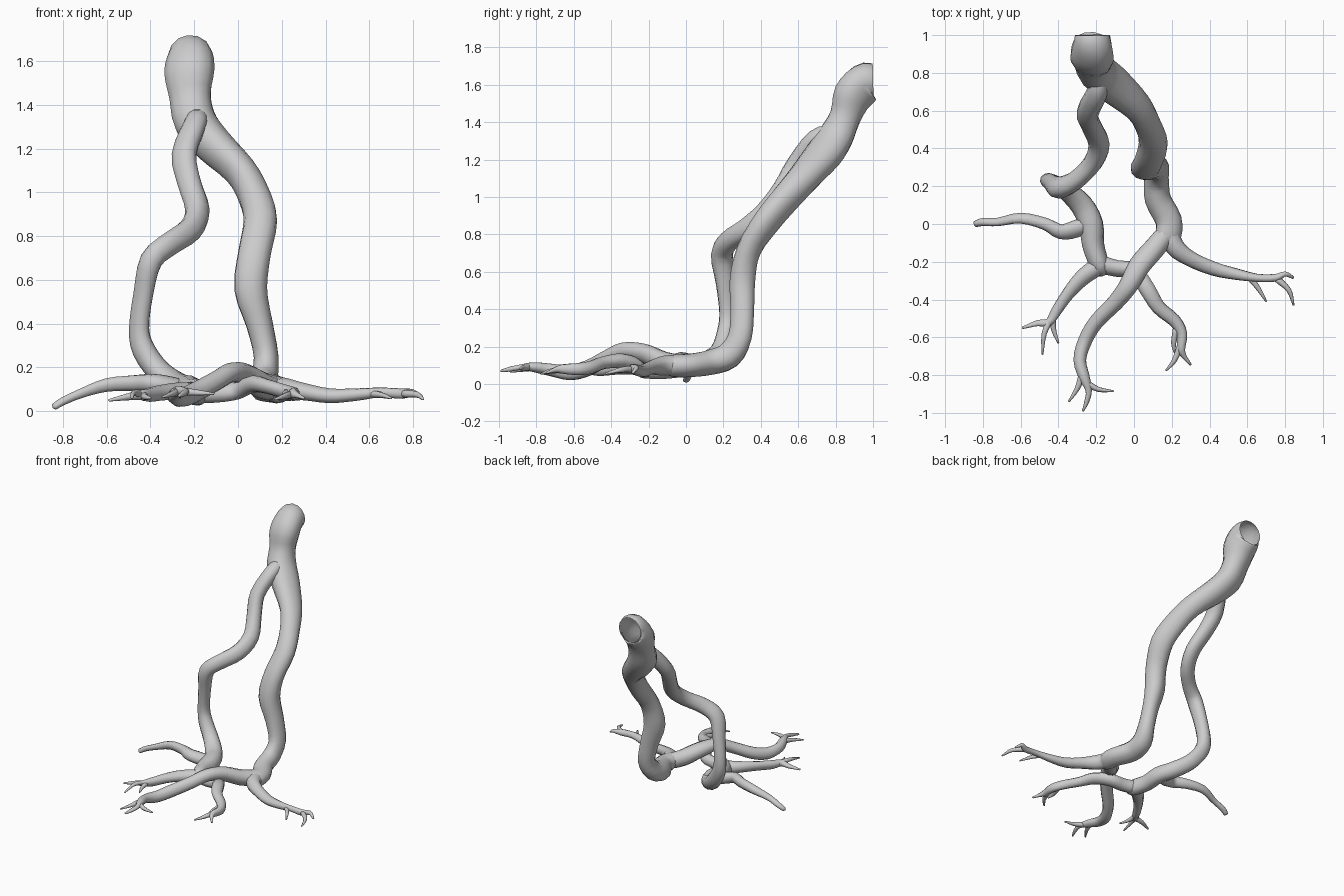
import bpy, bmesh, math
from mathutils import Vector


def smooth_path(pts, steps):
    """Catmull-Rom interpolation of (x, y, z, radius) points."""
    p = [Vector(q) for q in pts]
    p = [2 * p[0] - p[1]] + p + [2 * p[-1] - p[-2]]
    out = []
    for i in range(1, len(p) - 2):
        a, b, c, d = p[i - 1:i + 3]
        for k in range(steps):
            t = k / steps
            out.append(0.5 * (2 * b + (c - a) * t + (2 * a - 5 * b + 4 * c - d) * t * t
                              + (3 * b - a - 3 * c + d) * t ** 3))
    out.append(p[-2])
    return out


def root(name, pts, sides=10, steps=3, lump=0.07, open_start=False):
    """Tapered, slightly ridged tube along a path."""
    path = smooth_path(pts, steps)
    centres = [q.to_3d() for q in path]
    bm = bmesh.new()
    rings = []
    side = None
    for i, c in enumerate(centres):
        tan = (centres[min(i + 1, len(path) - 1)] - centres[max(i - 1, 0)]).normalized()
        if side is None:
            side = tan.orthogonal().normalized()
        side = (side - tan * side.dot(tan)).normalized()
        up = tan.cross(side)
        ring = []
        for k in range(sides):
            a = 2 * math.pi * k / sides
            fade = min(1, i / 4)
            r = path[i][3] * (1 + fade * lump * (math.sin(2 * a + i * 0.35) + 0.6 * math.sin(3 * a - i * 0.25)))
            ring.append(bm.verts.new(c + r * (math.cos(a) * side + math.sin(a) * up)))
        rings.append(ring)
    for r0, r1 in zip(rings, rings[1:]):
        for k in range(sides):
            n = (k + 1) % sides
            bm.faces.new((r0[k], r0[n], r1[n], r1[k]))
    if not open_start:
        bm.faces.new(rings[0][::-1])
    # rounded tip
    tip = bm.verts.new(centres[-1] + (centres[-1] - centres[-2]).normalized() * path[-1][3] * 0.6)
    for k in range(sides):
        bm.faces.new((rings[-1][k], rings[-1][(k + 1) % sides], tip))
    for f in bm.faces:
        f.smooth = True
    me = bpy.data.meshes.new(name)
    bm.to_mesh(me)
    bm.free()
    ob = bpy.data.objects.new(name, me)
    bpy.context.collection.objects.link(ob)
    return ob


# Main trunk, hollow at the upper cut end
root("main_trunk", [
    (-.22, 1.0, 1.62, .093), (-.22, .955, 1.612, .105), (-.222, .89, 1.54, .11),
    (-.215, .85, 1.43, .09), (-.19, .80, 1.32, .097), (-.11, .735, 1.22, .095),
    (.01, .63, 1.10, .08), (.07, .53, .99, .075), (.10, .43, .87, .075),
    (.075, .335, .72, .07), (.06, .30, .56, .072), (.10, .30, .40, .062),
    (.13, .29, .25, .06), (.12, .23, .15, .068), (.125, .13, .115, .068),
    (.18, .02, .10, .066), (.18, -.06, .10, .065), (.17, -.10, .10, .05)],
    sides=14, open_start=True)

# Thinner second trunk
root("side_trunk", [
    (-.18, .79, 1.35, .04), (-.195, .70, 1.31, .055), (-.245, .59, 1.17, .056),
    (-.22, .51, 1.04, .052), (-.185, .42, .92, .053), (-.22, .32, .83, .053),
    (-.31, .23, .765, .053), (-.395, .19, .69, .055), (-.43, .21, .54, .048),
    (-.45, .225, .38, .046), (-.43, .215, .28, .05), (-.36, .18, .18, .052),
    (-.275, .10, .12, .058), (-.225, 0, .105, .062), (-.215, -.11, .09, .06),
    (-.18, -.22, .085, .055), (-.15, -.25, .085, .035)], sides=12)

# Ground roots
root("right_root", [
    (.18, -.02, .10, .055), (.215, -.12, .10, .052), (.30, -.185, .09, .04),
    (.42, -.235, .07, .036), (.54, -.265, .075, .03), (.65, -.285, .085, .022),
    (.75, -.285, .08, .022), (.80, -.265, .085, .014), (.843, -.285, .06, .007)])
root("crossing_root", [
    (.19, -.03, .10, .055), (.11, -.125, .12, .058), (.03, -.22, .165, .055),
    (-.03, -.33, .18, .047), (-.10, -.42, .14, .043), (-.20, -.52, .085, .042),
    (-.26, -.62, .06, .04), (-.288, -.72, .075, .034), (-.265, -.81, .09, .028),
    (-.24, -.88, .09, .016), (-.25, -.94, .08, .013), (-.27, -.99, .07, .006)])
root("left_root", [
    (-.23, .01, .10, .04), (-.31, -.025, .115, .045), (-.39, -.04, .13, .04),
    (-.47, 0, .13, .035), (-.60, .03, .12, .03), (-.72, .01, .08, .022),
    (-.80, .01, .045, .02), (-.84, .0, .02, .016)])
root("front_left_root", [
    (-.17, -.21, .085, .05), (-.27, -.28, .09, .042), (-.35, -.37, .085, .034),
    (-.41, -.46, .075, .03), (-.45, -.52, .075, .022), (-.51, -.525, .065, .016),
    (-.59, -.55, .05, .006)])
root("front_right_root", [
    (-.19, -.21, .085, .05), (-.09, -.235, .085, .045), (.0, -.25, .095, .042),
    (.07, -.345, .125, .042), (.13, -.44, .115, .036), (.215, -.51, .09, .034),
    (.255, -.58, .08, .03), (.25, -.66, .08, .024), (.265, -.70, .075, .014),
    (.30, -.745, .06, .006)])

# Fine rootlets: start, middle, end
rootlets = [
    ((.60, -.27, .08), (.65, -.33, .075), (.70, -.41, .06)),
    ((.75, -.285, .08), (.82, -.35, .075), (.845, -.43, .055)),
    ((-.275, -.80, .09), (-.30, -.87, .08), (-.345, -.94, .065)),
    ((-.255, -.84, .09), (-.19, -.875, .085), (-.11, -.885, .08)),
    ((-.44, -.50, .075), (-.475, -.58, .085), (-.485, -.69, .06)),
    ((-.43, -.49, .075), (-.425, -.56, .065), (-.40, -.63, .06)),
    ((.25, -.63, .08), (.215, -.72, .07), (.17, -.775, .055)),
    ((.225, -.55, .085), (.21, -.63, .07), (.215, -.68, .06)),
]
for i, (a, b, c) in enumerate(rootlets):
    root(f"rootlet_{i + 1}", [(*a, .019), (*b, .014), (*c, .005)], sides=7, lump=0.04)
